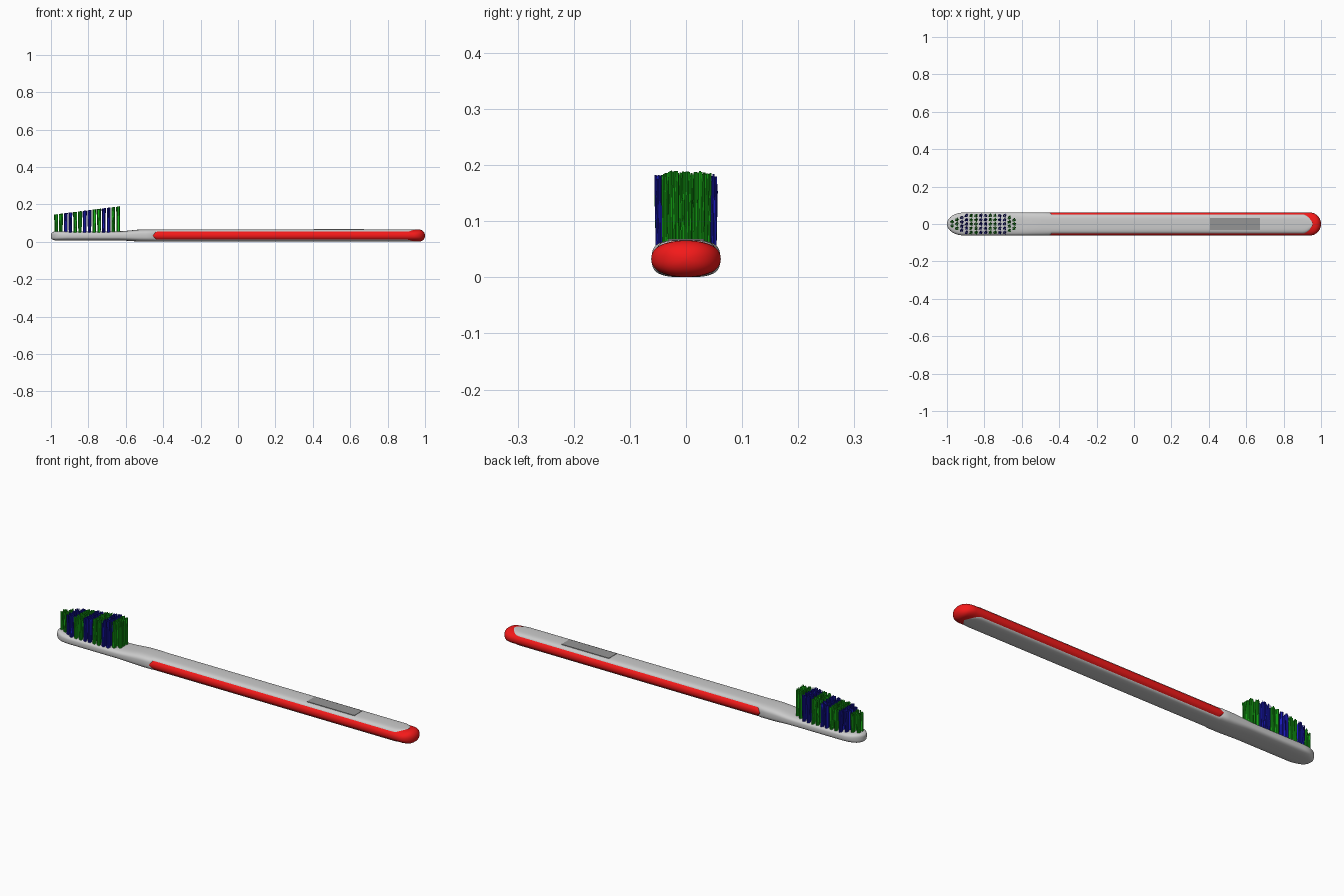
import bpy, bmesh, math, random
from mathutils import Vector, Matrix

if "Cube" in bpy.data.objects:
    bpy.data.objects.remove(bpy.data.objects["Cube"])

random.seed(4)
ZC = 0.033  # height of the handle's centre line


def material(name, rgb):
    m = bpy.data.materials.new(name)
    m.diffuse_color = (*rgb, 1)
    m.use_nodes = True
    m.node_tree.nodes["Principled BSDF"].inputs["Base Color"].default_value = m.diffuse_color
    return m


def finish(bm, name, mat=None, angle=40):
    bmesh.ops.recalc_face_normals(bm, faces=bm.faces)
    me = bpy.data.meshes.new(name)
    bm.to_mesh(me)
    bm.free()
    ob = bpy.data.objects.new(name, me)
    bpy.context.collection.objects.link(ob)
    if mat:
        me.materials.append(mat)
    bpy.ops.object.select_all(action='DESELECT')
    bpy.context.view_layer.objects.active = ob
    ob.select_set(True)
    bpy.ops.object.shade_smooth_by_angle(angle=math.radians(angle))
    return ob


def loft(name, stations, mat=None, sides=48):
    """Stations: (x, half width, bottom z, top z, squareness)."""
    bm = bmesh.new()
    rings = []
    for x, hy, z0, z1, n in stations:
        ring = []
        for i in range(sides):
            a = 2 * math.pi * i / sides
            c, s = math.cos(a), math.sin(a)
            y = math.copysign(abs(c) ** (2 / n), c) * hy
            z = math.copysign(abs(s) ** (2 / n), s) * (z1 - z0) / 2
            ring.append(bm.verts.new((x, y, z + (z0 + z1) / 2)))
        rings.append(ring)
    for a, b in zip(rings, rings[1:]):
        for i in range(sides):
            j = (i + 1) % sides
            bm.faces.new((a[i], a[j], b[j], b[i]))
    bm.faces.new(rings[0])
    bm.faces.new(rings[-1])
    return finish(bm, name, mat)


def rounding(x, end, radius):
    """Scale 0..1 that rounds a shape off towards an end."""
    d = max(0, radius - abs(end - x)) / radius
    return math.sqrt(max(0, 1 - d * d))


def smooth(a, b, x):
    t = min(1, max(0, (x - a) / (b - a)))
    return t * t * (3 - 2 * t)


red = material("red", (0.9, 0.01, 0.01))
green = material("green", (0.01, 0.5, 0.01))
blue = material("blue", (0.01, 0.01, 0.5))
dark = material("dark_grey", (0.3, 0.3, 0.3))

# grey body: rounded head, neck and the core of the handle
xs = [-1 + 0.09 * (1 - math.cos(math.pi / 2 * i / 10)) for i in range(11)]
xs[0] = -0.9998
xs += [-0.8, -0.64, -0.61, -0.58, -0.55, -0.52, -0.49, -0.452, -0.440, 0.3]
xs += [0.955 - 0.055 * (1 - math.sin(math.pi / 2 * i / 8)) for i in range(8)] + [0.9549]
body = []
for x in xs:
    up = smooth(-0.64, -0.5, x)
    hy = 0.061 if x < -0.445 else 0.053
    z0, z1 = 0.007 - 0.0065 * up, 0.056 + 0.0105 * up
    if x < -0.8:
        hy *= rounding(x, -1, 0.09)
        r = 0.35 + 0.65 * rounding(x, -1, 0.03)
        m = (z0 + z1) / 2
        z0, z1 = m + (z0 - m) * r, m + (z1 - m) * r
    if x > 0.85:
        hy *= rounding(x, 0.955, 0.055)
    body.append((x, hy, z0, z1, 3.2 if x < -0.445 else 4))
loft("body", body)

# red grip: shows along both sides and wraps the end of the handle
n = 10
xs = [-0.455 + 0.025 * (1 - math.cos(math.pi / 2 * i / n)) for i in range(n + 1)]
xs += [0.2, 0.85] + [0.938 + 0.062 * math.sin(math.pi / 2 * i / 16) for i in range(17)]
xs[0], xs[-1] = -0.4549, 0.99998
grip = []
for x in xs:
    hy, hz = 0.062, 0.0325
    if x < 0:
        hz *= rounding(x, -0.455, 0.025)
    else:
        hy *= rounding(x, 1, 0.062)
        hz *= rounding(x, 1, 0.033)
    grip.append((x, hy, ZC - hz, ZC + hz, 2.3))
loft("grip", grip, red)

# dark label plate on top of the handle
bm = bmesh.new()
bmesh.ops.create_cube(bm, size=1, matrix=Matrix.Translation((0.54, 0, 0.0665)) @
                      Matrix.Diagonal((0.265, 0.064, 0.003, 1)))
finish(bm, "label_plate", dark)


# bristle tufts in bands of green and blue, cut on a slope
def filament(bm, base, tip, radius):
    axis = tip - base
    rot = axis.to_track_quat('Z', 'Y').to_matrix().to_4x4()
    bmesh.ops.create_cone(bm, cap_ends=True, segments=6, radius1=radius,
                          radius2=radius * 0.8, depth=axis.length,
                          matrix=Matrix.Translation((base + tip) / 2) @ rot)


counts = [2, 3, 4, 5, 5, 5, 5, 5, 5, 5, 5, 5, 4, 3]
bands = "GGBBGGBBGGBBGG"
meshes = {"G": bmesh.new(), "B": bmesh.new()}
for col, (count, band) in enumerate(zip(counts, bands)):
    for row in range(count):
        cx = -0.972 + col * 0.0255
        cy = (row - (count - 1) / 2) * 0.0225
        for k in range(13):
            r = 0.0095 * math.sqrt((k + 0.5) / 13)
            a = k * 2.39996
            dx, dy = r * math.cos(a), r * math.sin(a)
            tx = cx + dx + random.uniform(-0.002, 0.002)
            ty = cy + dy + random.uniform(-0.002, 0.002)
            tz = 0.145 + (tx + 0.98) * 0.128 + random.uniform(-0.003, 0.001)
            filament(meshes[band], Vector((cx + dx * 0.85, cy + dy * 0.85, 0.05)),
                     Vector((tx, ty, tz)), 0.0024)
finish(meshes["G"], "green_bristles", green)
finish(meshes["B"], "blue_bristles", blue)
